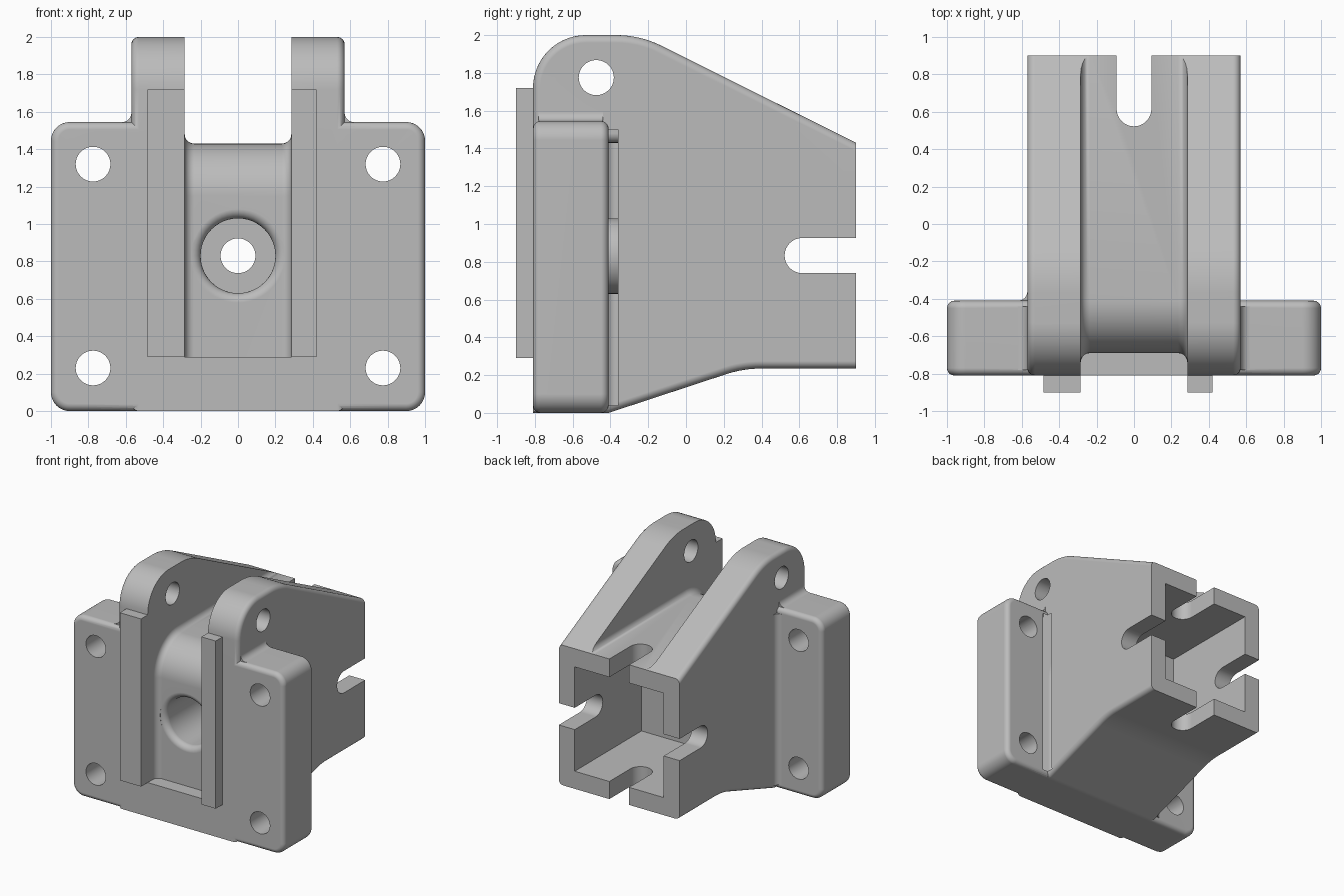
import bpy, bmesh, math

cube = bpy.data.objects.get("Cube")
if cube:
    bpy.data.objects.remove(cube, do_unlink=True)

grey = bpy.data.materials.new("plain grey")
grey.use_nodes = True
grey.diffuse_color = (0.5, 0.5, 0.5, 1)
grey.node_tree.nodes["Principled BSDF"].inputs["Base Color"].default_value = (0.5, 0.5, 0.5, 1)

PLACE = {
    "X": lambda a, b, t: (t, a, b),
    "Y": lambda a, b, t: (a, t, b),
    "Z": lambda a, b, t: (a, b, t),
}


def arc(cx, cy, r, start, end, steps=10):
    angles = [math.radians(start + (end - start) * i / steps) for i in range(steps + 1)]
    return [(cx + r * math.cos(a), cy + r * math.sin(a)) for a in angles]


def prism(name, outline, axis, lo, hi, round_edge=None, radius=0.04):
    """Extrude an outline along an axis and round the edges picked by a rule."""
    bm = bmesh.new()
    rings = [[bm.verts.new(PLACE[axis](a, b, t)) for a, b in outline] for t in (lo, hi)]
    n = len(outline)
    for i in range(n):
        j = (i + 1) % n
        bm.faces.new((rings[0][i], rings[0][j], rings[1][j], rings[1][i]))
    for ring in rings:
        bm.faces.new(ring)
    bmesh.ops.recalc_face_normals(bm, faces=bm.faces)
    if round_edge:
        k = "XYZ".index(axis)
        rim = [e for e in bm.edges
               if abs(e.verts[0].co[k] - e.verts[1].co[k]) < 1e-5
               and round_edge(*[v.co for v in e.verts])]
        bmesh.ops.bevel(bm, geom=rim, offset=radius, segments=5, profile=0.5,
                        affect='EDGES', clamp_overlap=True)
    return finish(name, bm)


def finish(name, bm):
    bmesh.ops.recalc_face_normals(bm, faces=bm.faces)
    mesh = bpy.data.meshes.new(name)
    bm.to_mesh(mesh)
    bm.free()
    mesh.materials.append(grey)
    obj = bpy.data.objects.new(name, mesh)
    bpy.context.collection.objects.link(obj)
    return obj


def lathe(name, profile, z, steps=48):
    """Turn (radius, y) points about a line parallel to y."""
    bm = bmesh.new()
    rings = []
    for r, y in profile:
        rings.append([bm.verts.new((x, y, h)) for x, h in arc(0, z, r, 0, 360, steps)[:-1]])
    for a, b in zip(rings, rings[1:]):
        for i in range(steps):
            j = (i + 1) % steps
            bm.faces.new((a[i], a[j], b[j], b[i]))
    bm.faces.new(rings[0])
    bm.faces.new(rings[-1])
    return finish(name, bm)


def box(name, x0, x1, y0, y1, z0, z1):
    return prism(name, [(x0, y0), (x1, y0), (x1, y1), (x0, y1)], "Z", z0, z1)


def circle(a, b, r=0.093):
    return arc(a, b, r, 0, 360, 32)[:-1]


def combine(target, tool, operation):
    mod = target.modifiers.new(tool.name, 'BOOLEAN')
    mod.operation = operation
    mod.solver = 'EXACT'
    mod.object = tool
    bpy.context.view_layer.objects.active = target
    bpy.ops.object.modifier_apply(modifier=mod.name)
    bpy.data.objects.remove(tool, do_unlink=True)


# Main body from its side profile
side = ([(-0.81, 0), (-0.41, 0)]
        + arc(0.4, 0.235 - 0.6, 0.6, 108, 90, 6)
        + [(0.9, 0.235), (0.9, 1.43)]
        + arc(-0.37, 1.46, 0.54, 63.7, 90, 8)
        + arc(-0.53, 1.72, 0.28, 90, 180, 14))
body = prism("bracket_body", side, "X", -0.57, 0.57,
             lambda a, b: min(a.y, b.y) < 0.89)

# Mounting flange with rounded corners
r = 0.1
outline = (arc(1 - r, 1.545 - r, r, 0, 90) + arc(r - 1, 1.545 - r, r, 90, 180)
           + arc(r - 1, r, r, 180, 270) + arc(1 - r, r, r, 270, 360))
parts = [prism("flange", outline, "Y", -0.81, -0.41, lambda a, b: True)]


# Concave fillets between flange and body
def cove(sx, a, b, sb):
    curve = [(0.05 - 0.05 * math.cos(t), 0.05 - 0.05 * math.sin(t))
             for t in [math.pi / 2 * (1 - i / 6) for i in range(7)]]
    pts = [(-0.02, -0.02), (0.05, -0.02)] + curve + [(-0.02, 0.05)]
    return [(sx * (a + p), b + sb * q) for p, q in pts]


for s in (-1, 1):
    parts.append(prism("rear_fillet", cove(s, 0.57, -0.41, 1), "Z", 0.04, 1.5))
    parts.append(prism("ear_fillet", cove(s, 0.57, 1.545, 1), "Y", -0.78, -0.44))

# Front guide strips, the right one wider
parts.append(box("right_strip", -0.485, -0.285, -0.9, -0.75, 0.29, 1.72))
parts.append(box("left_strip", 0.285, 0.42, -0.9, -0.75, 0.29, 1.72))
for part in parts:
    combine(body, part, 'UNION')

# Open channel between the ears, curving from front wall to top floor
channel = ([(-1.2, 0.29), (-0.69, 0.29)]
           + arc(-0.41, 1.15, 0.28, 180, 90, 14)
           + [(1.2, 1.43), (1.2, 2.3), (-1.2, 2.3)])


def floor_edge(a, b):
    return max(a.z, b.z) < 1.44 and min(a.y, b.y) > -0.7 and max(a.z, b.z) > 0.3


cuts = [prism("channel_cutter", channel, "X", -0.285, 0.285, floor_edge, 0.05)]

# Square rear pocket
cuts.append(box("pocket_cutter", -0.42, 0.42, 0.0, 1.2, 0.385, 1.275))

# Stepped bore with a rounded mouth
mouth = [(0.25 - 0.05 * math.sin(t), -0.64 - 0.05 * math.cos(t))
         for t in [math.pi / 2 * i / 6 for i in range(7)]]
cuts.append(lathe("bore_cutter", [(0.25, -0.76)] + mouth
                  + [(0.2, -0.15), (0.093, -0.15), (0.093, 0.2)], 0.83))

# Open-ended slots in the four pocket walls
def slot(b):
    return arc(0.615, b, 0.093, 90, 270, 16) + [(1.2, b - 0.093), (1.2, b + 0.093)]


cuts.append(prism("side_slot_cutter", slot(0.833), "X", -1.2, 1.2))
cuts.append(prism("upright_slot_cutter", [(b, a) for a, b in slot(0)], "Z", -0.2, 2.2))

# Pivot hole through both ears, and flange bolt holes
cuts.append(prism("pivot_cutter", circle(-0.475, 1.775), "X", -1.2, 1.2))
for x in (-0.775, 0.775):
    for z in (0.23, 1.32):
        cuts.append(prism("bolt_cutter", circle(x, z), "Y", -1.2, 0))
for cut in cuts:
    combine(body, cut, 'DIFFERENCE')

# Smooth the rounded edges, keep the rest sharp
bpy.ops.object.select_all(action='DESELECT')
body.select_set(True)
bpy.context.view_layer.objects.active = body
bpy.ops.object.shade_smooth_by_angle(angle=math.radians(30))
weighted = body.modifiers.new("flat_faces", 'WEIGHTED_NORMAL')
weighted.keep_sharp = True
